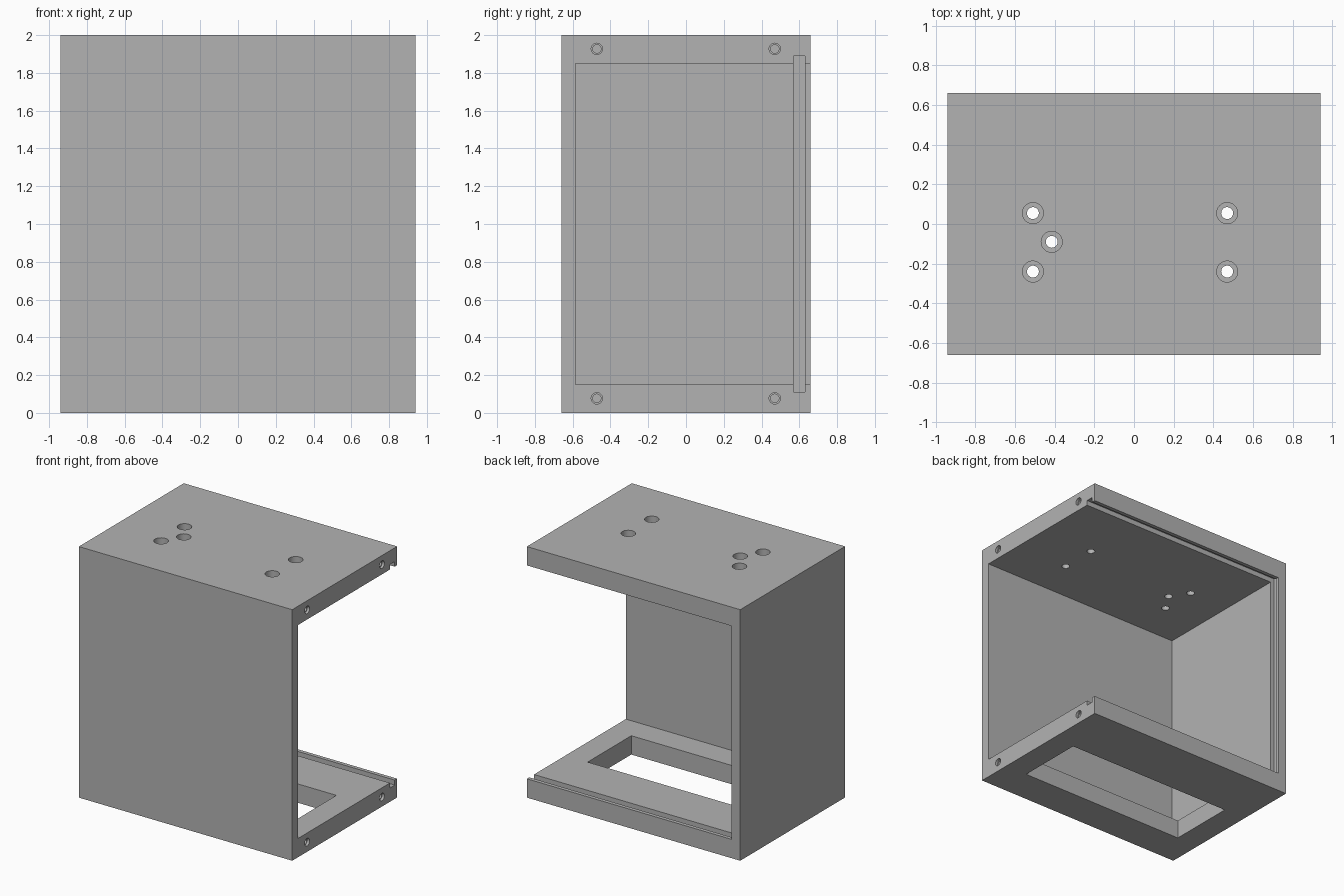
import bpy, bmesh, math
from mathutils import Matrix, Vector

if "Cube" in bpy.data.objects:
    bpy.data.objects.remove(bpy.data.objects["Cube"])

grey = bpy.data.materials.new("mid_grey")
grey.diffuse_color = (0.45, 0.45, 0.45, 1)
grey.use_nodes = True
grey.node_tree.nodes["Principled BSDF"].inputs["Base Color"].default_value = grey.diffuse_color


def make_object(name, bm):
    bmesh.ops.recalc_face_normals(bm, faces=bm.faces)
    mesh = bpy.data.meshes.new(name)
    bm.to_mesh(mesh)
    bm.free()
    mesh.materials.append(grey)
    obj = bpy.data.objects.new(name, mesh)
    bpy.context.collection.objects.link(obj)
    return obj


def box(name, lo, hi):
    bm = bmesh.new()
    lo, hi = Vector(lo), Vector(hi)
    bmesh.ops.create_cube(bm, size=1)
    bmesh.ops.scale(bm, vec=hi - lo, verts=bm.verts)
    bmesh.ops.translate(bm, vec=(lo + hi) / 2, verts=bm.verts)
    return make_object(name, bm)


def add_stepped_pin(bm, profile, matrix, sides=32):
    """Closed turned solid from (radius, height) pairs, along local z."""
    rings = []
    for r, h in profile:
        rings.append([bm.verts.new(matrix @ Vector((
            r * math.cos(2 * math.pi * i / sides),
            r * math.sin(2 * math.pi * i / sides), h))) for i in range(sides)])
    for a, b in zip(rings, rings[1:]):
        for i in range(sides):
            j = (i + 1) % sides
            bm.faces.new((a[i], a[j], b[j], b[i]))
    bm.faces.new(rings[0][::-1])
    bm.faces.new(rings[-1])


# Outer shell block
body = box("enclosure_shell", (-0.94, -0.66, 0), (0.94, 0.66, 2))

cutters = [
    # Interior, open to the right and the back
    box("cavity_cutter", (-0.865, -0.585, 0.15), (1.5, 1.0, 1.85)),
    # Slot for a sliding back panel
    box("groove_cutter", (-0.90, 0.57, 0.11), (1.4, 0.63, 1.89)),
    # Window through the floor
    box("floor_window_cutter", (-0.745, -0.375, -0.2), (0.745, 0.175, 0.4)),
]

# Counterbored holes through the top
bm = bmesh.new()
for x, y in [(-0.51, 0.055), (-0.51, -0.24), (0.47, 0.055),
             (0.47, -0.24), (-0.415, -0.09)]:
    add_stepped_pin(bm, [(0.03, 1.75), (0.03, 1.92), (0.053, 1.92), (0.053, 2.1)],
                    Matrix.Translation((x, y, 0)))
cutters.append(make_object("top_hole_cutter", bm))

# Blind screw holes in the right-hand edges
bm = bmesh.new()
for y in (-0.472, 0.47):
    for z in (0.077, 1.927):
        m = Matrix.Translation((0.94, y, z)) @ Matrix.Rotation(math.pi / 2, 4, 'Y')
        add_stepped_pin(bm, [(0.022, -0.16), (0.022, -0.02), (0.03, -0.02), (0.03, 0.1)], m)
cutters.append(make_object("side_hole_cutter", bm))

for c in cutters:
    c.hide_render = True
    mod = body.modifiers.new(c.name, 'BOOLEAN')
    mod.operation = 'DIFFERENCE'
    mod.solver = 'EXACT'
    mod.object = c

# Bake the cuts and drop the helpers
bpy.context.view_layer.update()
deps = bpy.context.evaluated_depsgraph_get()
mesh = bpy.data.meshes.new_from_object(body.evaluated_get(deps))
body.modifiers.clear()
body.data = mesh
for c in cutters:
    bpy.data.objects.remove(c)

# Round hole walls smooth, everything else sharp
bpy.context.view_layer.objects.active = body
body.select_set(True)
bpy.ops.object.shade_smooth_by_angle(angle=math.radians(30))
